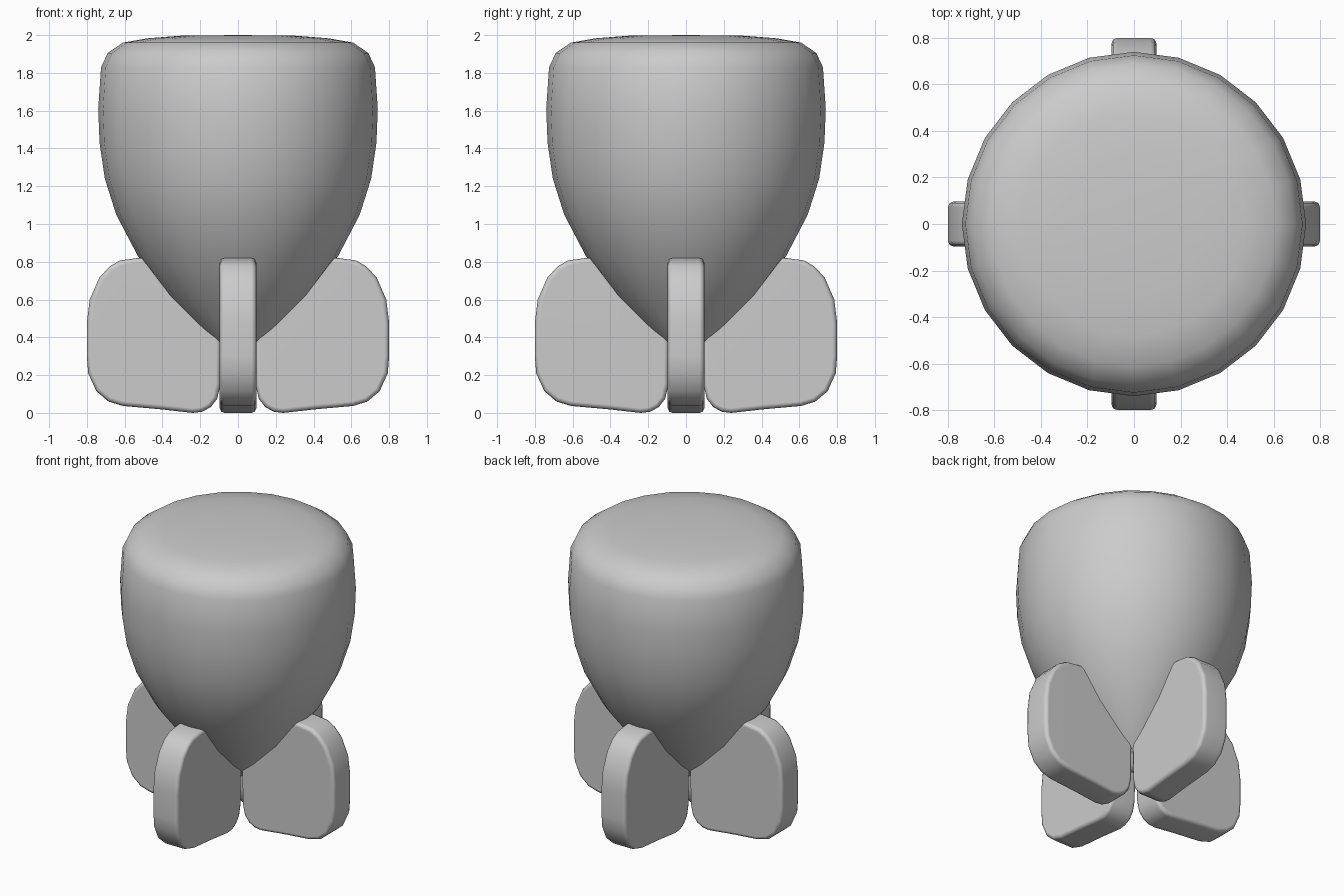
import bpy, bmesh, math
from mathutils import Matrix, Vector

if "Cube" in bpy.data.objects:
    bpy.data.objects.remove(bpy.data.objects["Cube"])


def finish(bm, name):
    bmesh.ops.recalc_face_normals(bm, faces=bm.faces)
    me = bpy.data.meshes.new(name)
    bm.to_mesh(me)
    bm.free()
    me.shade_smooth()
    ob = bpy.data.objects.new(name, me)
    bpy.context.collection.objects.link(ob)
    return ob


# Tapered round body: (radius, height) profile turned in 24 steps
body = [(0, 0.27), (0.05, 0.305), (0.10, 0.345), (0.22, 0.46), (0.37, 0.62),
        (0.53, 0.83), (0.645, 1.05), (0.705, 1.24), (0.733, 1.43), (0.74, 1.61),
        (0.725, 1.83), (0.69, 1.905), (0.61, 1.96), (0.48, 1.983), (0.30, 1.997), (0, 2.0)]
bm = bmesh.new()
vs = [bm.verts.new((r, 0, z)) for r, z in body]
es = [bm.edges.new(p) for p in zip(vs, vs[1:])]
bmesh.ops.spin(bm, geom=vs + es, cent=(0, 0, 0), axis=(0, 0, 1),
               angle=math.tau, steps=24, use_duplicate=False)
bmesh.ops.remove_doubles(bm, verts=bm.verts, dist=1e-4)
finish(bm, "body")

# Four rounded fins: side outline extruded through the thickness, rims bevelled
fin = [(0.35, 0.82), (0.53, 0.82), (0.625, 0.807), (0.68, 0.775), (0.735, 0.715),
       (0.785, 0.60), (0.80, 0.48), (0.80, 0.30), (0.793, 0.21), (0.75, 0.115),
       (0.685, 0.06), (0.61, 0.037), (0.40, 0.018), (0.24, 0.0), (0.19, 0.006),
       (0.145, 0.03), (0.11, 0.075), (0.093, 0.15), (0.09, 0.40), (0.18, 0.65)]
for i, side in enumerate(("right", "back", "left", "front")):
    bm = bmesh.new()
    face = bm.faces.new([bm.verts.new((x, -0.097, z)) for x, z in fin])
    ext = bmesh.ops.extrude_face_region(bm, geom=[face], use_keep_orig=True)
    top = [v for v in ext["geom"] if isinstance(v, bmesh.types.BMVert)]
    bmesh.ops.translate(bm, verts=top, vec=Vector((0, 0.194, 0)))
    bmesh.ops.recalc_face_normals(bm, faces=bm.faces)
    rims = [e for e in bm.edges if abs(e.verts[0].co.y - e.verts[1].co.y) < 1e-5]
    bmesh.ops.bevel(bm, geom=rims, offset=0.025, segments=2, profile=0.5, affect='EDGES')
    bm.transform(Matrix.Rotation(i * math.pi / 2, 4, 'Z'))
    ob = finish(bm, side + "_fin")
    ob.modifiers.new("normals", 'WEIGHTED_NORMAL')
